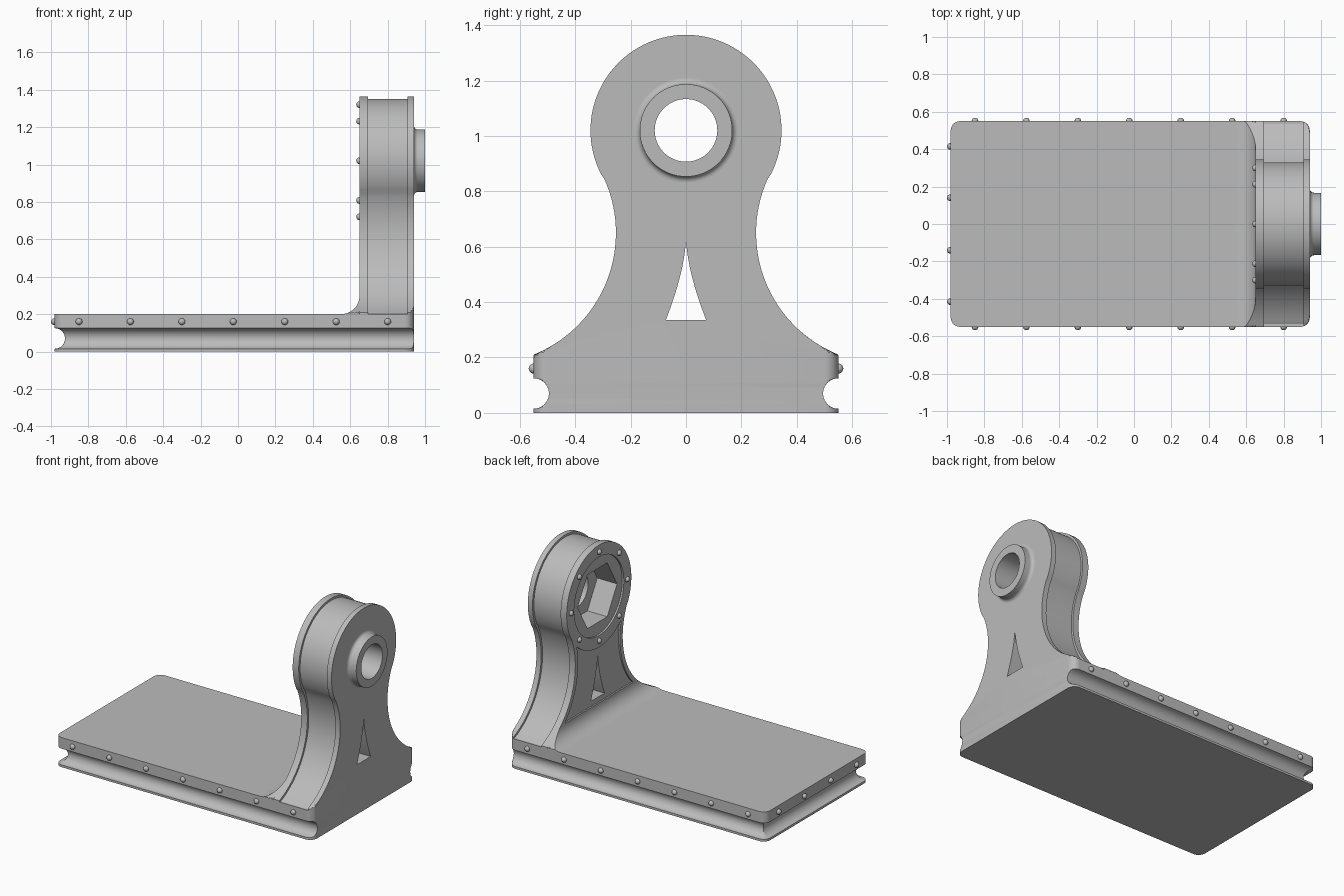
import bpy, bmesh
from math import sin, cos, pi, sqrt, asin, atan2, radians
from mathutils import Vector

cube = bpy.data.objects.get("Cube")
if cube:
    bpy.data.objects.remove(cube)

metal = bpy.data.materials.new("grey_metal")
metal.use_nodes = True
metal.diffuse_color = (0.5, 0.5, 0.5, 1)
metal.node_tree.nodes["Principled BSDF"].inputs["Base Color"].default_value = (0.5, 0.5, 0.5, 1)

# Main dimensions
XL, XR, W, TOP = -0.98, 0.94, 0.55, 0.2       # base extents
CORNER = 0.05
FACE = 0.65                                   # inner face of the upright
HZ, HR = 1.02, 0.345                          # head centre and radius
NY, NZ, NR = 0.727, 0.65, 0.474               # centre and radius of the neck curve


def finish(name, bm):
    bmesh.ops.recalc_face_normals(bm, faces=bm.faces)
    mesh = bpy.data.meshes.new(name)
    bm.to_mesh(mesh)
    bm.free()
    mesh.materials.append(metal)
    obj = bpy.data.objects.new(name, mesh)
    bpy.context.collection.objects.link(obj)
    return obj


def loft(name, rings):
    """Skin a stack of equal-length rings and cap both ends."""
    bm = bmesh.new()
    rows = [[bm.verts.new(p) for p in ring] for ring in rings]
    n = len(rows[0])
    for a, b in zip(rows, rows[1:]):
        for i in range(n):
            j = (i + 1) % n
            bm.faces.new((a[i], a[j], b[j], b[i]))
    bm.faces.new(rows[0])
    bm.faces.new(rows[-1])
    return finish(name, bm)


def prism(name, outline, x0, x1):
    return loft(name, [[(x, y, z) for y, z in outline] for x in (x0, x1)])


def circle(r, n=64):
    return [(r * cos(2 * pi * i / n), HZ + r * sin(2 * pi * i / n)) for i in range(n)]


def activate(obj):
    bpy.ops.object.select_all(action='DESELECT')
    obj.select_set(True)
    bpy.context.view_layer.objects.active = obj


def cut(obj, cutter):
    activate(obj)
    mod = obj.modifiers.new("cut", 'BOOLEAN')
    mod.operation, mod.solver, mod.object = 'DIFFERENCE', 'EXACT', cutter
    bpy.ops.object.modifier_apply(modifier=mod.name)


def smooth(obj):
    activate(obj)
    bpy.ops.object.shade_smooth_by_angle(angle=radians(30))


# Base plate: rounded rectangle with a half-round groove on three sides
def base_ring(z, d):
    r = max(CORNER - d, 0.003)
    steps = [i * pi / 16 for i in range(9)]
    right = [(XR - CORNER + CORNER * sin(a), min(W - CORNER + CORNER * cos(a), W - d)) for a in steps]
    left = [(XL + d + r - r * cos(a), W - d - r + r * sin(a)) for a in steps]
    half = left + right
    return [(x, y, z) for x, y in half] + [(x, -y, z) for x, y in reversed(half)]


levels = [(0, 0)]
for i in range(21):
    a = -pi / 2 + pi * i / 20
    levels.append((0.07 + 0.055 * sin(a), 0.055 * cos(a)))
levels.append((TOP, 0))
base = loft("base_plate", [base_ring(z, d) for z, d in levels])
smooth(base)


# Upright: round head flowing into a flared neck, with a channel in its rim
def upright_half(d, wmax):
    tangent = atan2(NZ - HZ, NY)
    head = [(pi / 2 + (tangent - pi / 2) * i / 32) for i in range(33)]
    pts = [((HR - d) * cos(a), HZ + (HR - d) * sin(a)) for a in head]
    a0, a1 = -tangent, -asin((NZ - TOP) / (NR + d))
    for i in range(1, 33):
        a = a0 + (a1 - a0) * i / 32
        pts.append((NY - (NR + d) * cos(a), NZ + (NR + d) * sin(a)))
    pts.append((W, 0.19))
    return [(min(y, wmax), z) for y, z in pts]


def upright_ring(x, d):
    t = max(0, x - (XR - CORNER))
    wmax = W - CORNER + sqrt(max(0, CORNER ** 2 - t ** 2))
    half = upright_half(d, wmax)
    return [(x, y, z) for y, z in half] + [(x, -y, z) for y, z in reversed(half[1:])]


stack = [(FACE, 0), (0.695, 0), (0.695, 0.015), (0.905, 0.015)]
stack += [(x, 0) for x in (0.905, 0.915, 0.925, 0.933, 0.938, XR)]
upright = loft("upright", [upright_ring(x, d) for x, d in stack])

# Boss with a fillet at its root
boss_profile = [(0.93, 0.19)]
for i in range(9):
    a = i * pi / 16
    boss_profile.append((0.962 - 0.022 * cos(a), 0.189 - 0.022 * sin(a)))
boss_profile.append((1.0, 0.167))
boss = loft("boss", [[(x, y, z) for y, z in circle(r)] for x, r in boss_profile])


# Openings: bore, hexagonal pocket, round recess, slender window, neck panel
def neck_y(z, inset=0):
    return NY - sqrt((NR + inset) ** 2 - (z - NZ) ** 2)


def mirrored(half):
    return half + [(-y, z) for y, z in reversed(half) if y > 1e-6]


window = [(0.073 * (1 - i / 12) ** 1.6, 0.335 + 0.295 * i / 12) for i in range(13)]
panel = [(neck_y(z, 0.03), z) for z in [0.3 + 0.49 * i / 24 for i in range(25)]]
panel = [(y, z) for y, z in panel if y * y + (z - HZ) ** 2 > HR ** 2]
end = atan2(HZ - panel[-1][1], panel[-1][0])
panel += [(HR * cos(a), HZ - HR * sin(a)) for a in [end + (pi / 2 - end) * i / 12 for i in range(1, 13)]]

bore = prism("bore_cutter", circle(0.113), 0.6, 1.1)
cutters = [
    prism("recess_cutter", circle(0.265), 0.6, FACE + 0.012),
    prism("panel_cutter", mirrored(panel), 0.6, FACE + 0.01),
    prism("hex_cutter", circle(0.21, 6), 0.6, 0.81),
    prism("window_cutter", mirrored(window), 0.6, 1.1),
    bore,
]
for cutter in cutters:
    cut(upright, cutter)
cut(boss, bore)
for cutter in cutters:
    bpy.data.objects.remove(cutter)
smooth(upright)
smooth(boss)

# Fillet where the upright meets the plate, trimmed to the neck curve
fillet_rings = []
for i in range(13):
    a = i * pi / 24
    x, z = FACE - 0.1 + 0.1 * sin(a), TOP + 0.1 - 0.1 * cos(a)
    side = [(min(W, neck_y(h)), h) for h in [0.19 + (z - 0.19) * k / 8 for k in range(9)]]
    fillet_rings.append([(x, y, h) for y, h in side] + [(x, -y, h) for y, h in reversed(side)])
smooth(loft("fillet", fillet_rings))

# Rivets along the plate edges and around the head
spots = [(-0.85 + 0.275 * i, s * W, 0.16) for i in range(7) for s in (-1, 1)]
spots += [(XL - 0.002, y, 0.16) for y in (-0.415, -0.14, 0.14, 0.415)]
spots += [(FACE, 0.3 * cos(i * pi / 4), HZ + 0.3 * sin(i * pi / 4)) for i in range(8)]
bm = bmesh.new()
for p in spots:
    made = bmesh.ops.create_uvsphere(bm, u_segments=16, v_segments=10, radius=0.018)
    bmesh.ops.translate(bm, verts=made["verts"], vec=Vector(p))
smooth(finish("rivets", bm))
